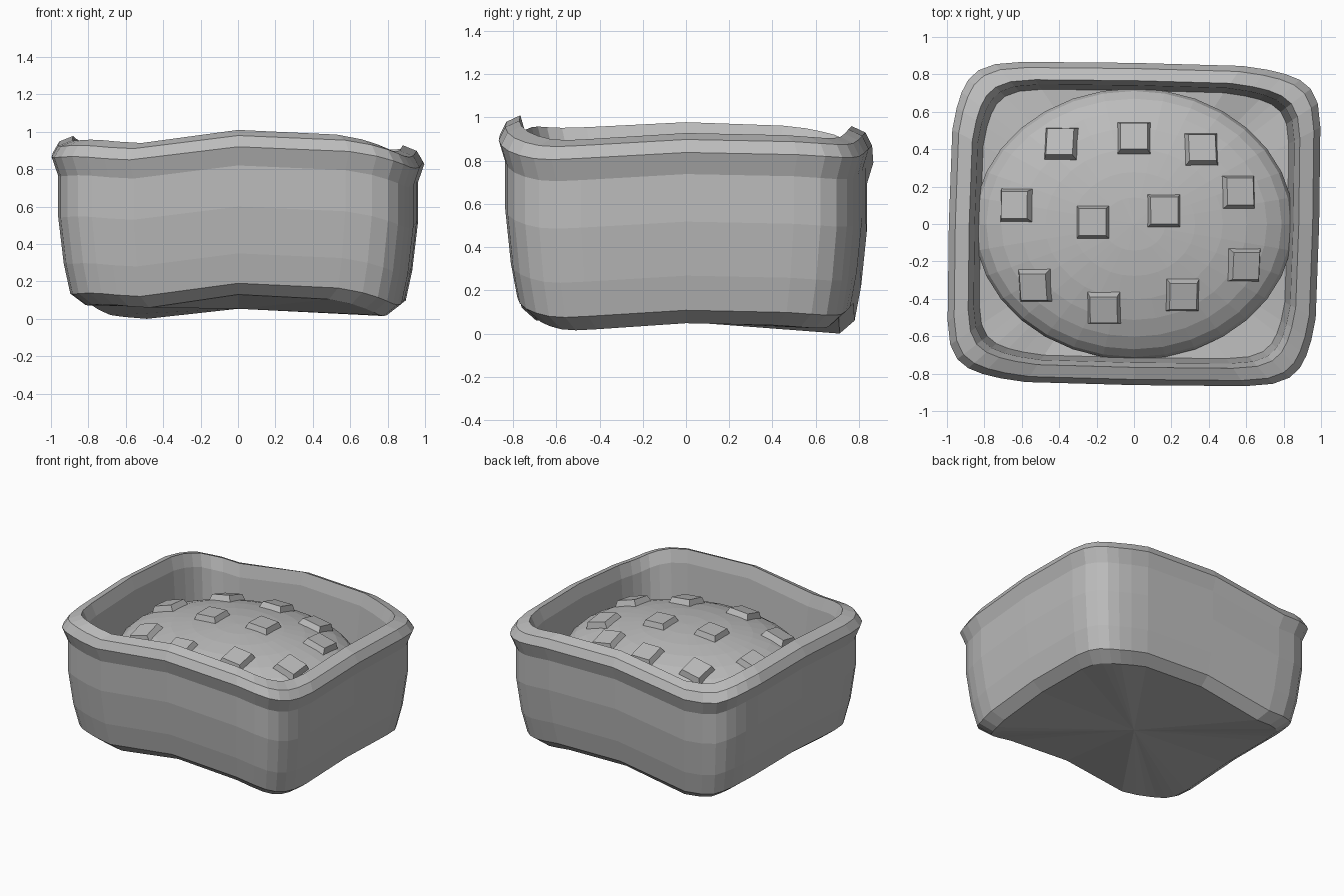
import bpy, bmesh, math
from mathutils import Vector

if "Cube" in bpy.data.objects:
    bpy.data.objects.remove(bpy.data.objects["Cube"], do_unlink=True)

COLOUR = (0.5, 0.5, 0.5, 1)
grey = bpy.data.materials.new("plain grey")
grey.use_nodes = True
grey.diffuse_color = COLOUR
grey.node_tree.nodes["Principled BSDF"].inputs["Base Color"].default_value = COLOUR


def make_object(name, bm):
    bmesh.ops.recalc_face_normals(bm, faces=bm.faces)
    mesh = bpy.data.meshes.new(name)
    bm.to_mesh(mesh)
    bm.free()
    mesh.materials.append(grey)
    obj = bpy.data.objects.new(name, mesh)
    bpy.context.collection.objects.link(obj)
    return obj


# Wavy height of the rim edge, walking round right, back, left and front walls
WAVE = [.838, .828, .82, .815, .815, .82, .835, .855,
        .87, .79, .80, .81, .83, .845, .86, .872,
        .888, .865, .862, .865, .868, .865, .857, .85,
        .92, .895, .87, .845, .825, .81, .805, .81]
SEGMENTS = len(WAVE)

# Tub wall section: (radius ratio, height from the rim edge), underside to floor
SECTION = [(.82, -.79), (.90, -.73), (.935, -.57), (.965, -.32), (.965, -.1),
           (1, 0), (.965, .06), (.89, .09), (.86, 0), (.83, -.3)]


def signed_power(v, p):
    return math.copysign(abs(v) ** p, v)


def tub_point(i, ratio, drop):
    a = math.tau * i / SEGMENTS
    r = ratio * .99 * (1 + .018 * math.sin(4 * a))   # slight twist of the square
    return (r * signed_power(math.cos(a), .32),
            r * .87 * signed_power(math.sin(a), .32), WAVE[i] + drop)


# Tub: stacked rings closed by a fan at the base and at the inner floor
bm = bmesh.new()
rings = [[bm.verts.new(tub_point(i, *s)) for i in range(SEGMENTS)] for s in SECTION]
for low, high in zip(rings, rings[1:]):
    for i in range(SEGMENTS):
        j = (i + 1) % SEGMENTS
        bm.faces.new((low[i], low[j], high[j], high[i]))
for ring in (rings[0], rings[-1]):
    height = sum(v.co.z for v in ring) / SEGMENTS
    centre = bm.verts.new((0, 0, height))
    for i in range(SEGMENTS):
        bm.faces.new((ring[i], ring[(i + 1) % SEGMENTS], centre))
make_object("tub", bm)

# Domed filling
DOME = Vector((.855, .725, .25))
DOME_Z = .615
bm = bmesh.new()
bmesh.ops.create_uvsphere(bm, u_segments=32, v_segments=16, radius=1)
for v in bm.verts:
    v.co = Vector((v.co.x * DOME.x, v.co.y * DOME.y, v.co.z * DOME.z + DOME_Z))
make_object("dome", bm)

# Tapered studs set square to the dome surface
STUDS = [(-.39, .43), (0, .46), (.36, .40), (.56, .17), (.16, .07), (-.22, .01),
         (-.63, .10), (-.53, -.33), (-.16, -.45), (.26, -.38), (.59, -.22)]
bm = bmesh.new()
for x, y in STUDS:
    up = math.sqrt(1 - (x / DOME.x) ** 2 - (y / DOME.y) ** 2)
    base = Vector((x, y, DOME_Z + DOME.z * up))
    normal = Vector((x / DOME.x ** 2, y / DOME.y ** 2, up / DOME.z)).normalized()
    side = Vector((0, 1, 0)).cross(normal).normalized()
    along = normal.cross(side)
    cube = bmesh.ops.create_cube(bm, size=1)["verts"]
    for v in cube:
        width = .145 if v.co.z > 0 else .185
        v.co = base + (side * v.co.x + along * v.co.y) * width \
            + normal * (.035 if v.co.z > 0 else -.02)
make_object("studs", bm)
